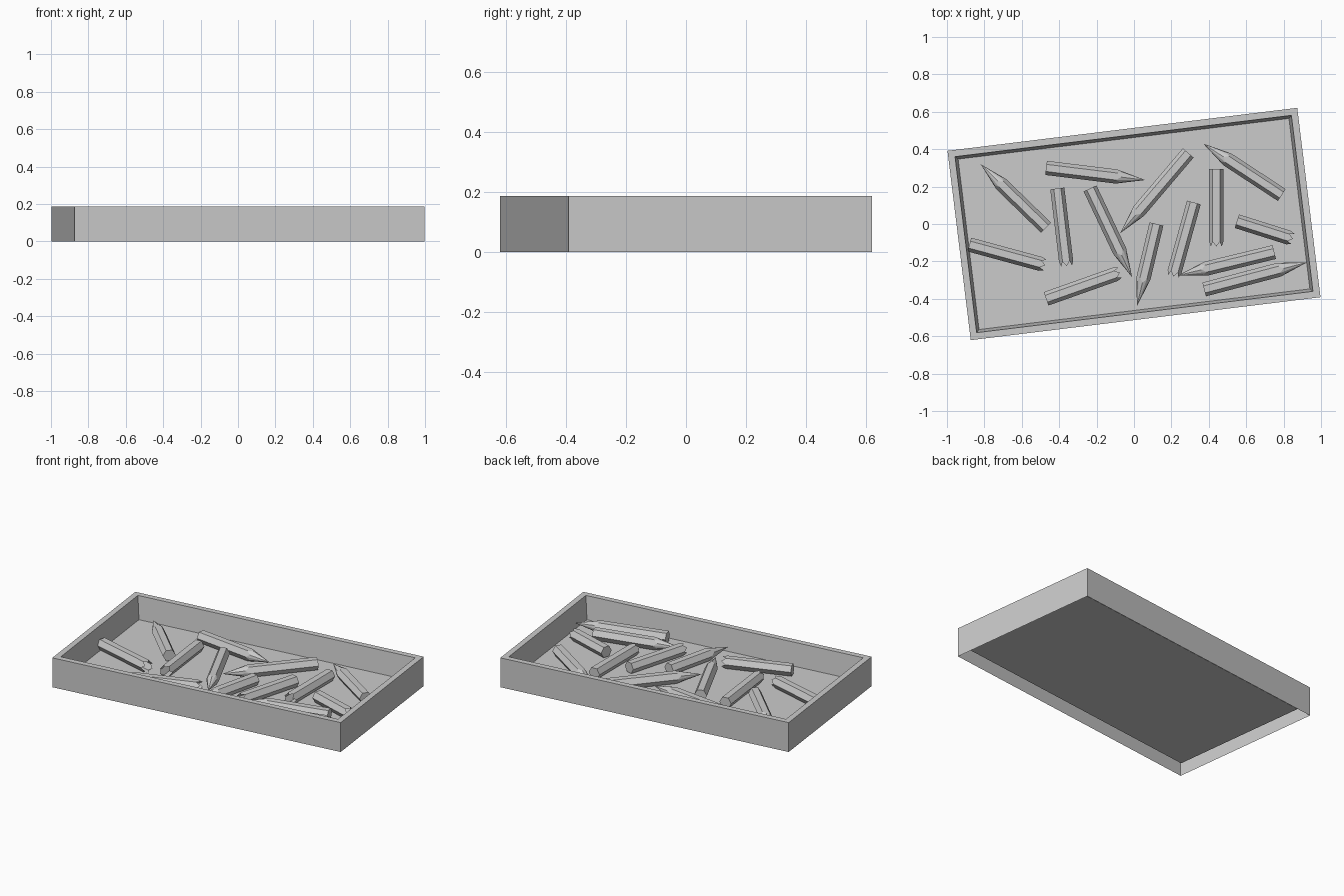
import bpy
import bmesh
import math
from mathutils import Vector, Matrix

if "Cube" in bpy.data.objects:
    bpy.data.objects.remove(bpy.data.objects["Cube"])

ANGLE = math.radians(7.0)
FLOOR = 0.042
HEIGHT = 0.187
R = 0.038                      # pencil corner radius


def finish(bm, name):
    bmesh.ops.recalc_face_normals(bm, faces=bm.faces)
    mesh = bpy.data.meshes.new(name)
    bm.to_mesh(mesh)
    bm.free()
    obj = bpy.data.objects.new(name, mesh)
    bpy.context.collection.objects.link(obj)
    return obj


def bridge(bm, a, b):
    n = len(a)
    for i in range(n):
        bm.faces.new((a[i], a[(i + 1) % n], b[(i + 1) % n], b[i]))


# Tray: hollow walls, flat rim, slightly drafted inside and a raised floor
def make_tray():
    bm = bmesh.new()
    rings = []
    for inset, z in ((0, 0), (0, HEIGHT), (0.036, HEIGHT), (0.051, FLOOR)):
        hx, hy = 0.942 - inset, 0.51 - inset
        rings.append([bm.verts.new((sx * hx, sy * hy, z))
                      for sx, sy in ((-1, -1), (1, -1), (1, 1), (-1, 1))])
    for a, b in zip(rings, rings[1:]):
        bridge(bm, a, b)
    bm.faces.new(rings[-1])
    finish(bm, "tray").rotation_euler.z = ANGLE


# Pencil: hexagonal barrel with a scalloped end, with or without its point
def make_pencil(name, butt, end, has_tip):
    butt, end = Vector((*butt, 0)), Vector((*end, 0))
    length = (end - butt).length
    crest = length - 0.13 if has_tip else length
    bm = bmesh.new()
    base, rim = [], []
    for i in range(12):
        a = math.radians(30 * i)
        r = R if i % 2 == 0 else R * math.cos(math.radians(30))
        y, z = r * math.cos(a), r * math.sin(a)
        base.append(bm.verts.new((0, y, z)))
        rim.append(bm.verts.new((crest - (0.025 if i % 2 == 0 else 0), y, z)))
    bridge(bm, base, rim)
    bm.faces.new(base)
    if has_tip:
        apex = bm.verts.new((length, 0, 0))
        for i in range(12):
            bm.faces.new((rim[i], rim[(i + 1) % 12], apex))
    obj = finish(bm, name)
    d = end - butt
    obj.location = (butt.x, butt.y, FLOOR + R)
    obj.rotation_euler.z = math.atan2(d.y, d.x)


make_tray()

# Butt position, end position, point present
PENCILS = [
    ((-0.47, -0.02), (-0.82, 0.32), True),
    ((-0.47, 0.30), (0.06, 0.235), True),
    ((0.29, 0.38), (-0.075, -0.05), True),
    ((0.79, 0.155), (0.37, 0.43), True),
    ((-0.41, 0.19), (-0.36, -0.225), False),
    ((-0.235, 0.19), (-0.01, -0.285), True),
    ((0.12, 0.0), (0.015, -0.44), True),
    ((0.32, 0.115), (0.21, -0.28), False),
    ((0.44, 0.295), (0.44, -0.12), False),
    ((0.55, 0.015), (0.85, -0.08), False),
    ((0.75, -0.15), (0.235, -0.275), True),
    ((0.375, -0.35), (0.925, -0.205), True),
    ((-0.88, -0.11), (-0.475, -0.22), False),
    ((-0.47, -0.40), (-0.075, -0.26), False),
]
for i, (butt, end, tip) in enumerate(PENCILS, 1):
    make_pencil(f"pencil_{i:02d}", butt, end, tip)
